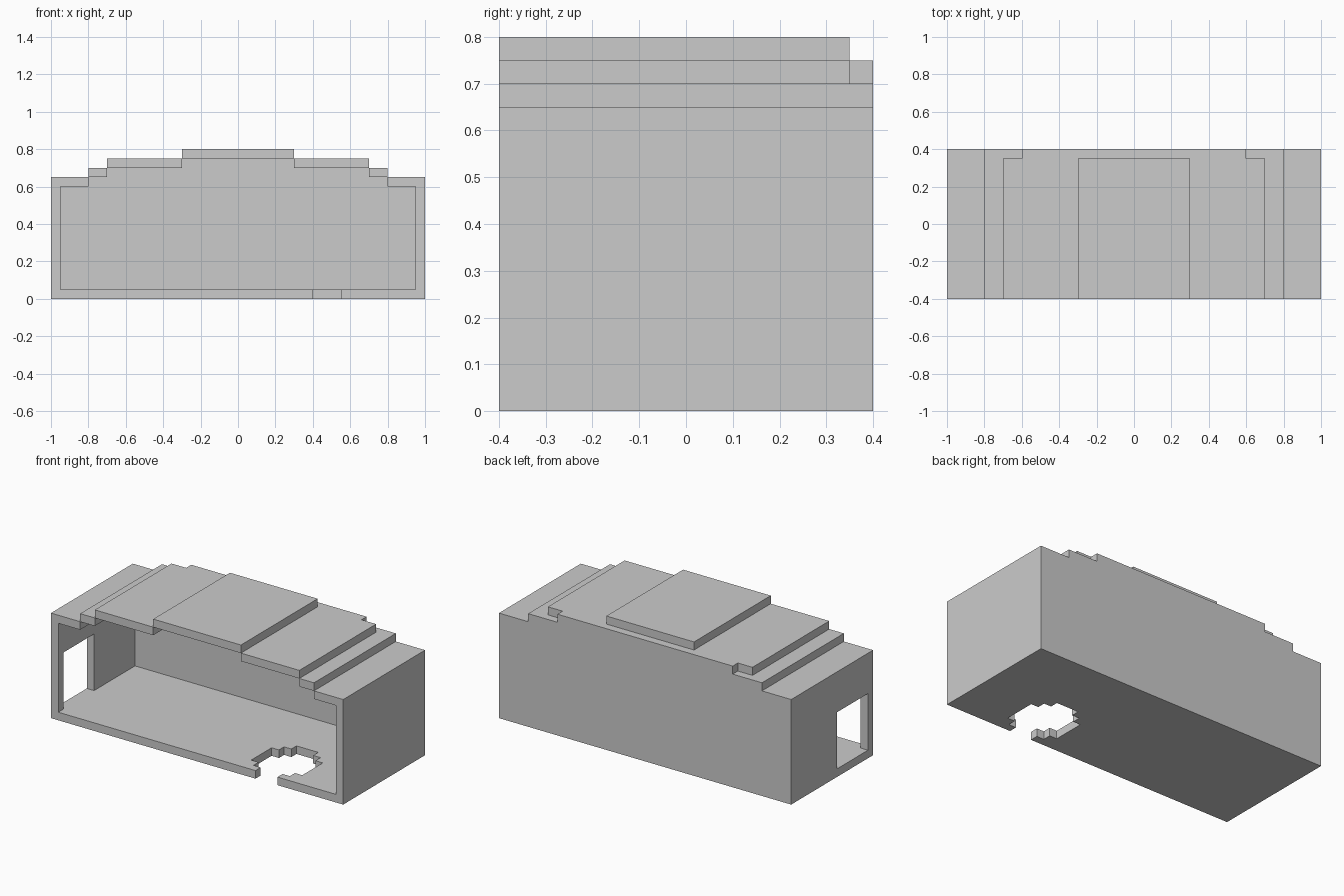
import bpy, bmesh

if "Cube" in bpy.data.objects:
    bpy.data.objects.remove(bpy.data.objects["Cube"])


def prism(name, outline, axis, lo, hi):
    """Extrude a 2D outline along an axis: 'x' takes (y, z), 'y' takes (x, z), 'z' takes (x, y)."""
    place = {'x': lambda a, b, d: (d, a, b),
             'y': lambda a, b, d: (a, d, b),
             'z': lambda a, b, d: (a, b, d)}[axis]
    bm = bmesh.new()
    low = [bm.verts.new(place(a, b, lo)) for a, b in outline]
    high = [bm.verts.new(place(a, b, hi)) for a, b in outline]
    bm.faces.new(low)
    bm.faces.new(high)
    n = len(outline)
    for i in range(n):
        j = (i + 1) % n
        bm.faces.new((low[i], low[j], high[j], high[i]))
    bmesh.ops.recalc_face_normals(bm, faces=bm.faces)
    mesh = bpy.data.meshes.new(name)
    bm.to_mesh(mesh)
    bm.free()
    obj = bpy.data.objects.new(name, mesh)
    bpy.context.collection.objects.link(obj)
    return obj


def rect(a0, a1, b0, b1):
    return [(a0, b0), (a1, b0), (a1, b1), (a0, b1)]


T = 0.05            # wall thickness
FRONT, BACK = -0.4, 0.4
INNER_BACK = BACK - T

# Floor with a stepped round cut-out open to the front edge
cx = 0.475
steps = [(0.075, -0.4), (0.075, -0.35), (0.125, -0.35), (0.125, -0.3), (0.175, -0.3),
         (0.175, -0.1), (0.125, -0.1), (0.125, -0.05), (0.075, -0.05), (0.075, 0.0)]
cutout = [(cx - w, y) for w, y in steps] + [(cx + w, y) for w, y in reversed(steps)]
prism("floor", [(-1, BACK), (-1, FRONT)] + cutout + [(1, FRONT), (1, BACK)], 'z', 0, T)

# Back wall with a stepped top
half = [(1, T), (1, 0.65), (0.8, 0.65), (0.8, 0.7), (0.6, 0.7), (0.6, 0.75)]
prism("back_wall", half + [(-x, z) for x, z in reversed(half)], 'y', INNER_BACK, BACK)

# Solid right wall, left wall with a doorway
prism("right_wall", rect(FRONT, INNER_BACK, T, 0.6), 'x', 1 - T, 1)
prism("left_wall", [(FRONT, T), (-0.35, T), (-0.35, 0.4), (-0.05, 0.4), (-0.05, T),
                    (INNER_BACK, T), (INNER_BACK, 0.6), (FRONT, 0.6)], 'x', -1, -1 + T)

# Stepped roof: slabs rising towards the middle, mirrored left and right
for i, (x0, x1) in enumerate([(0.8, 1.0), (0.7, 0.8), (0.3, 0.7)]):
    z = 0.6 + i * T
    prism(f"roof_step_right_{i + 1}", rect(x0, x1, z, z + T), 'y', FRONT, INNER_BACK)
    prism(f"roof_step_left_{i + 1}", rect(-x1, -x0, z, z + T), 'y', FRONT, INNER_BACK)
prism("roof_top", rect(-0.3, 0.3, 0.75, 0.8), 'y', FRONT, INNER_BACK)
